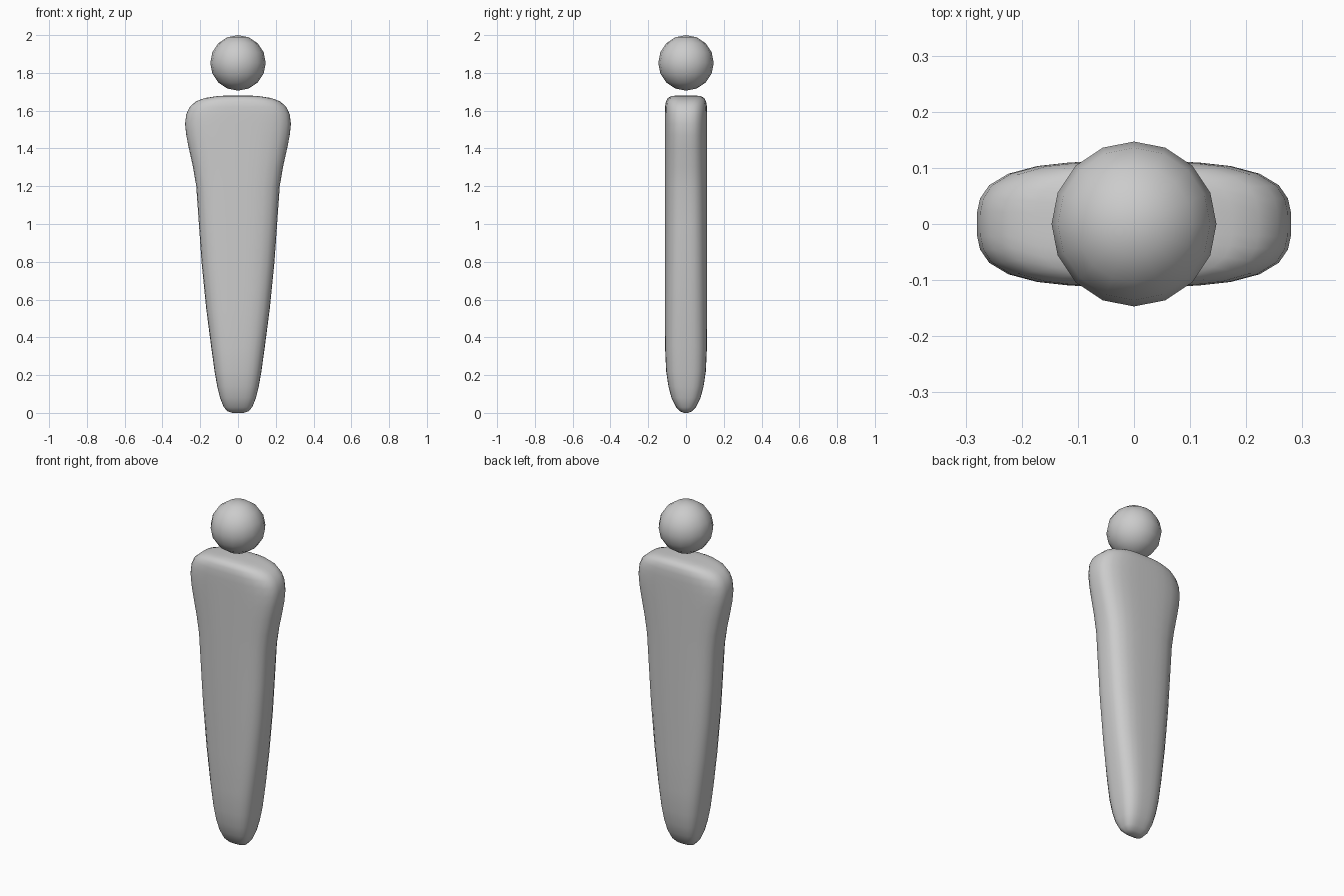
import bpy, bmesh
from math import sin, cos, pi, copysign

if "Cube" in bpy.data.objects:
    bpy.data.objects.remove(bpy.data.objects["Cube"])


def loft(name, sections, sides, power):
    """Skin rounded-box cross-sections (z, half width, half depth)."""
    bm = bmesh.new()
    rings = []
    for z, w, d in sections:
        ring = []
        for i in range(sides):
            a = 2 * pi * i / sides
            c, s = cos(a), sin(a)
            r = (abs(c) ** power + abs(s) ** power) ** (-1 / power)
            ring.append(bm.verts.new((w * c * r, d * s * r, z)))
        rings.append(ring)
    for low, high in zip(rings, rings[1:]):
        for i in range(sides):
            j = (i + 1) % sides
            bm.faces.new((low[i], low[j], high[j], high[i]))
    bm.faces.new(rings[0][::-1])
    bm.faces.new(rings[-1])
    bmesh.ops.recalc_face_normals(bm, faces=bm.faces)
    mesh = bpy.data.meshes.new(name)
    bm.to_mesh(mesh)
    bm.free()
    obj = bpy.data.objects.new(name, mesh)
    bpy.context.collection.objects.link(obj)
    mesh.shade_smooth()
    return obj


# Tapered body with broad shoulders and a rounded foot
loft("body", [
    (0.0, 0.03, 0.012), (0.008, 0.055, 0.03), (0.03, 0.075, 0.052),
    (0.08, 0.095, 0.077), (0.14, 0.11, 0.093), (0.22, 0.124, 0.105),
    (0.35, 0.142, 0.111), (0.55, 0.168, 0.112), (0.8, 0.193, 0.112),
    (1.0, 0.207, 0.112), (1.2, 0.221, 0.112), (1.3, 0.238, 0.112),
    (1.4, 0.26, 0.112), (1.47, 0.274, 0.112), (1.53, 0.28, 0.112),
    (1.58, 0.274, 0.112), (1.62, 0.256, 0.111), (1.65, 0.222, 0.106),
    (1.667, 0.175, 0.096), (1.677, 0.11, 0.078), (1.681, 0.05, 0.045),
], 32, 3.1)

# Floating round head
bpy.ops.mesh.primitive_uv_sphere_add(segments=16, ring_count=8, radius=0.147,
                                     location=(0, 0, 1.853))
head = bpy.context.object
head.name = "head"
head.data.shade_smooth()
